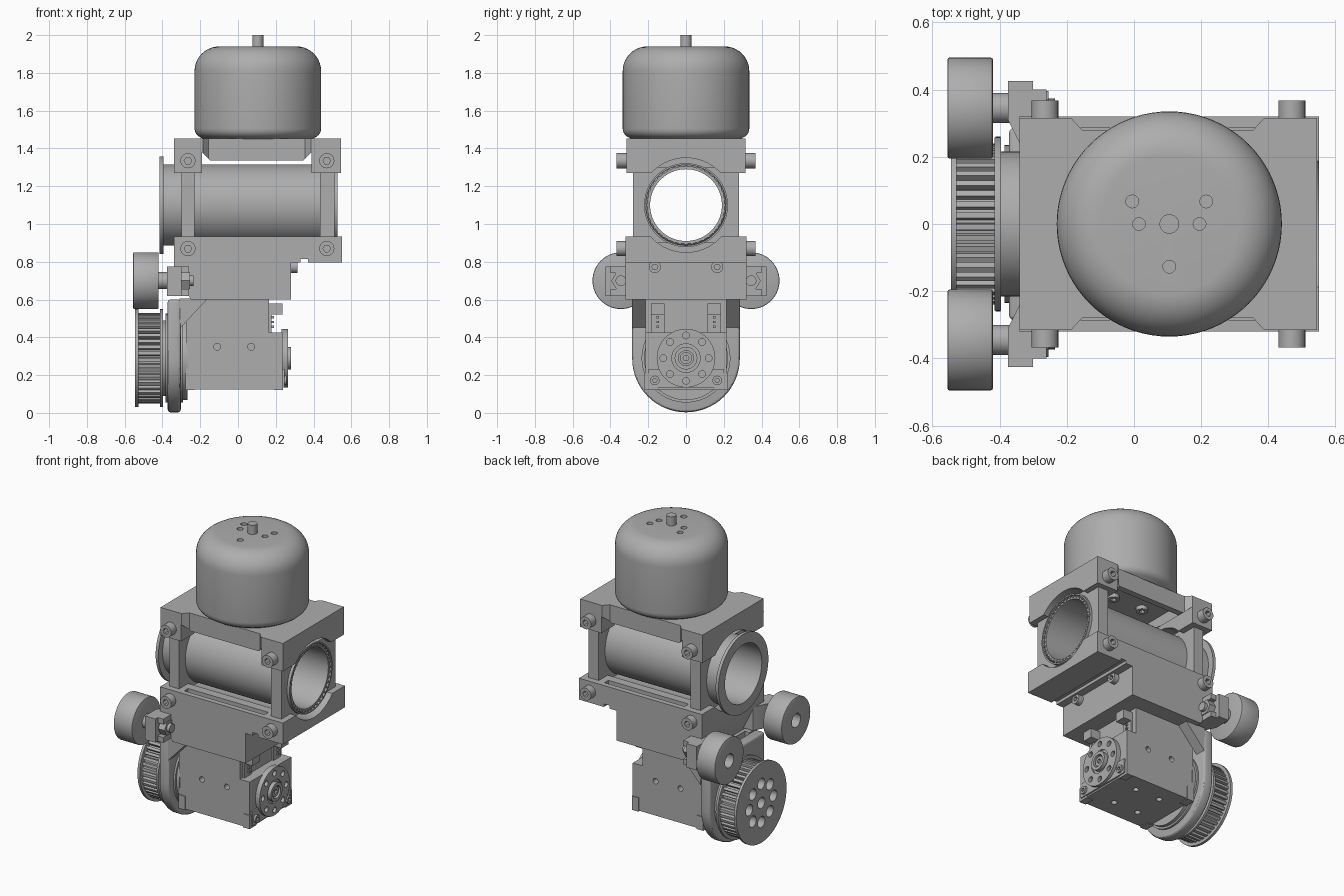
import bpy, bmesh
from math import sin, cos, pi, radians

if "Cube" in bpy.data.objects:
    bpy.data.objects.remove(bpy.data.objects["Cube"])

grey = bpy.data.materials.new("machined_grey")
grey.use_nodes = True
grey.diffuse_color = (0.42, 0.42, 0.42, 1)
grey.node_tree.nodes["Principled BSDF"].inputs["Base Color"].default_value = grey.diffuse_color


def place(axis, u, v, w):
    return {"X": (w, u, v), "Y": (u, w, v), "Z": (u, v, w)}[axis]


def finish(name, bm):
    bmesh.ops.remove_doubles(bm, verts=bm.verts, dist=1e-5)
    bmesh.ops.recalc_face_normals(bm, faces=bm.faces)
    mesh = bpy.data.meshes.new(name)
    bm.to_mesh(mesh)
    bm.free()
    mesh.materials.append(grey)
    obj = bpy.data.objects.new(name, mesh)
    bpy.context.collection.objects.link(obj)
    return obj


def prism(name, pts, axis, w0, w1):
    """Extrude a flat outline along an axis."""
    bm = bmesh.new()
    a, b = [[bm.verts.new(place(axis, u, v, w)) for u, v in pts] for w in (w0, w1)]
    bm.faces.new(a)
    bm.faces.new(b)
    for i in range(len(pts)):
        j = (i + 1) % len(pts)
        bm.faces.new((a[i], a[j], b[j], b[i]))
    return finish(name, bm)


def box(name, x0, x1, y0, y1, z0, z1):
    return prism(name, [(x0, y0), (x1, y0), (x1, y1), (x0, y1)], "Z", z0, z1)


def lathe(name, profile, axis, cu, cv, seg=48):
    """Revolve a closed (radius, height) profile about an axis."""
    bm = bmesh.new()
    rings = [[bm.verts.new(place(axis, cu + r * cos(2 * pi * k / seg), cv + r * sin(2 * pi * k / seg), h))
              for k in range(seg)] for r, h in profile]
    for i in range(len(rings)):
        a, b = rings[i], rings[(i + 1) % len(rings)]
        if profile[i][0] == 0 and profile[(i + 1) % len(rings)][0] == 0:
            continue
        for k in range(seg):
            m = (k + 1) % seg
            bm.faces.new((a[k], a[m], b[m], b[k]))
    return finish(name, bm)


def cyl(name, axis, cu, cv, r, w0, w1, seg=32):
    return lathe(name, [(0, w0), (r, w0), (r, w1), (0, w1)], axis, cu, cv, seg)


def ring(name, axis, cu, cv, r0, r1, w0, w1, seg=64):
    return lathe(name, [(r0, w0), (r1, w0), (r1, w1), (r0, w1)], axis, cu, cv, seg)


def apply(obj, mod):
    bpy.context.view_layer.objects.active = obj
    bpy.ops.object.modifier_apply(modifier=mod.name)


def cut(obj, *cutters):
    for c in cutters:
        mod = obj.modifiers.new("cut", "BOOLEAN")
        mod.operation, mod.solver, mod.object = "DIFFERENCE", "EXACT", c
        apply(obj, mod)
        bpy.data.objects.remove(c)


def bevel(obj, width, segments=2):
    mod = obj.modifiers.new("bevel", "BEVEL")
    mod.width, mod.segments, mod.limit_method = width, segments, "ANGLE"
    apply(obj, mod)


def arc(cu, cv, r, a0, a1, n=8):
    return [(cu + r * cos(radians(a0 + (a1 - a0) * i / n)), cv + r * sin(radians(a0 + (a1 - a0) * i / n)))
            for i in range(n + 1)]


def screw(name, axis, cu, cv, r, base, tip):
    """Cap screw with a hexagonal socket."""
    s = cyl(name, axis, cu, cv, r, min(base, tip), max(base, tip), 24)
    deep = tip + (base - tip) * 0.6
    out = tip + (tip - base) * 0.1
    cut(s, cyl("socket", axis, cu, cv, r * 0.5, min(deep, out), max(deep, out), 6))


TUBE_Z, WHEEL_Z, MX = 1.10, 0.29, 0.105

# Motor bell, shaft and mounting holes
bell = [(0, 1.45), (0.29, 1.45)] + arc(0.285, 1.505, 0.05, -70, 0, 5) + arc(0.205, 1.81, 0.13, 0, 90, 10) + [(0, 1.94)]
motor = lathe("motor_bell", bell, "Z", MX, 0, 80)
for x, y in ((-0.11, 0.067), (0.11, 0.067), (-0.09, 0), (0.09, 0), (0, -0.127)):
    cut(motor, cyl("hole", "Z", MX + x, y, 0.019, 1.90, 1.96, 20))
cyl("motor_shaft", "Z", MX, 0, 0.029, 1.92, 2.0)

# Top bracket: side recesses, arched window, underside pocket and tube saddle
top = box("top_bracket", -0.34, 0.545, -0.315, 0.315, 1.27, 1.452)
window = [(-0.19, 1.2), (-0.19, 1.38), (-0.145, 1.335), (0.345, 1.335), (0.39, 1.38), (0.39, 1.2)]
cut(top, prism("window", window, "Y", -0.5, 0.5), box("pocket", -0.15, 0.35, -0.24, 0.24, 1.3, 1.41),
    cyl("saddle", "X", 0, TUBE_Z, 0.25, -0.5, 0.7, 64))
for s in (-1, 1):
    cut(top, prism("recess", [(-0.2, s * 0.33), (-0.155, s * 0.28), (0.355, s * 0.28), (0.4, s * 0.33)], "Z", 1.2, 1.5))
for x, y in ((-0.11, 0.067), (0.11, 0.067), (0, -0.127)):
    screw("motor_screw", "Z", MX + x, y, 0.035, 1.42, 1.385)

# Lower bracket with overhanging ledge
base = prism("lower_bracket", [(-0.34, 0.935), (0.55, 0.935), (0.55, 0.795), (0.28, 0.795),
                               (0.28, 0.60), (-0.25, 0.60), (-0.34, 0.78)], "Y", -0.32, 0.32)
cut(base, cyl("saddle", "X", 0, TUBE_Z, 0.25, -0.5, 0.7, 64),
    box("ledge_groove", 0.33, 0.37, -0.4, 0.4, 0.78, 0.815))
for s in (-1, 1):
    cut(base, box("sill_recess", -0.19, 0.39, s * 0.265 - 0.02, s * 0.265 + 0.02, 0.91, 0.95))
    screw("ledge_screw", "X", s * 0.165, 0.773, 0.032, 0.27, 0.315)

# End frames holding the tube
for x0, x1, name in ((-0.30, -0.23, "left_frame"), (0.435, 0.51, "right_frame")):
    frame = box(name, x0, x1, -0.28, 0.28, 0.90, 1.30)
    cut(frame, cyl("bore", "X", 0, TUBE_Z, 0.21, -0.5, 0.7, 64))

# Tube, flange and bearing cage
lathe("tube", [(0.19, -0.41), (0.215, -0.41), (0.215, 0.51), (0.205, 0.52), (0.19, 0.52)], "X", 0, TUBE_Z, 72)
ring("tube_flange", "X", 0, TUBE_Z, 0.19, 0.258, -0.415, -0.395, 72)
ring("bearing_race", "X", 0, TUBE_Z, 0.213, 0.222, 0.49, 0.528)
for i in range(40):
    a = 2 * pi * i / 40
    cyl("bearing_ball", "X", 0.204 * cos(a), TUBE_Z + 0.204 * sin(a), 0.007, 0.51, 0.527, 8)

# Clamp screws on both sides
for s in (-1, 1):
    for x in (-0.265, 0.47):
        for z in (1.335, 0.87):
            screw("clamp_screw", "Y", x, z, 0.04, s * 0.30, s * 0.368)

# Tension rollers with their arms
for s in (-1, 1):
    y, z = s * 0.345, 0.70
    roller = cyl("roller", "X", y, z, 0.15, -0.555, -0.42, 56)
    bevel(roller, 0.006)
    cut(roller, cyl("hole", "X", y, z, 0.045, -0.6, -0.48, 24))
    cyl("roller_axle", "X", y, z, 0.045, -0.43, -0.36)
    arm = prism("roller_arm", [(-0.375, s * 0.425), (-0.30, s * 0.425), (-0.30, s * 0.40), (-0.26, s * 0.40),
                               (-0.26, s * 0.22), (-0.33, s * 0.22), (-0.375, s * 0.31)], "Z", 0.62, 0.775)
    cut(arm, box("nut_seat", -0.30, -0.2, min(s * 0.29, s * 0.5), max(s * 0.29, s * 0.5), 0.655, 0.74))
    cyl("axle_nut", "X", y, z, 0.05, -0.31, -0.255, 6)
    cyl("axle_tip", "X", y, z, 0.028, -0.26, -0.235, 20)

# Toothed pulley
teeth = 44
outline = []
for i in range(teeth):
    for f, r in ((0, 0.24), (0.5, 0.24), (0.6, 0.218), (0.9, 0.218)):
        a = 2 * pi * (i + f) / teeth
        outline.append((r * cos(a), WHEEL_Z + r * sin(a)))
prism("pulley_teeth", outline, "X", -0.53, -0.405)
outer = cyl("pulley_outer_flange", "X", 0, WHEEL_Z, 0.26, -0.545, -0.528, 72)
cyl("pulley_inner_flange", "X", 0, WHEEL_Z, 0.26, -0.412, -0.397, 72)
core = bpy.data.objects["pulley_teeth"]
spots = [(0, 0)] + [(0.125 * cos(i * pi / 4), 0.125 * sin(i * pi / 4)) for i in range(8)]
for y, z in spots:
    for part in (outer, core):
        cut(part, cyl("hole", "X", y, WHEEL_Z + z, 0.036, -0.6, -0.45, 24))
cyl("pulley_hub", "X", 0, WHEEL_Z, 0.2, -0.40, -0.36, 56)

# Rounded back plate, gussets and bearing disc
plate = prism("back_plate", arc(0, 0.288, 0.285, 180, 360, 32) + [(0.285, 0.6), (-0.285, 0.6)], "X", -0.372, -0.303)
bevel(plate, 0.014, 3)
ring("back_plate_lip", "X", 0, WHEEL_Z, 0.2, 0.235, -0.385, -0.29)
cyl("servo_disc", "X", 0, WHEEL_Z, 0.222, -0.31, -0.268, 56)
for s in (-1, 1):
    prism("gusset", [(-0.31, 0.605), (-0.16, 0.605), (-0.305, 0.45)], "Y", s * 0.215, s * 0.285)

# Servo body with side holes and corner plates
servo = prism("servo_body", [(-0.275, 0.125), (0.235, 0.125), (0.235, 0.425), (0.165, 0.425),
                             (0.165, 0.605), (-0.275, 0.605)], "Y", -0.215, 0.215)
for s in (-1, 1):
    for x in (-0.11, 0.07):
        cut(servo, cyl("hole", "Y", x, 0.35, 0.018, s * 0.2 - 0.03, s * 0.2 + 0.03, 20),
            cyl("hole", "Z", x, s * 0.1, 0.018, 0.1, 0.15, 20))
    box("servo_front_corner", 0.19, 0.238, s * 0.185 - 0.035, s * 0.185 + 0.035, 0.12, 0.21)
    box("servo_back_corner", -0.278, -0.23, s * 0.185 - 0.035, s * 0.185 + 0.035, 0.12, 0.21)
    screw("servo_screw", "X", s * 0.165, 0.172, 0.025, 0.23, 0.258)
    # Cable connectors above the horn
    box("connector_cover", 0.16, 0.235, s * 0.15 - 0.035, s * 0.15 + 0.035, 0.52, 0.58)
    box("connector_socket", 0.16, 0.178, s * 0.15 - 0.035, s * 0.15 + 0.035, 0.425, 0.53)
    for i in range(3):
        box("connector_pin", 0.17, 0.19, s * 0.15 - 0.006, s * 0.15 + 0.006, 0.45 + i * 0.025, 0.462 + i * 0.025)

# Servo horn
box("horn_mount", 0.225, 0.245, -0.2, 0.2, 0.135, 0.23)
horn = ring("servo_horn", "X", 0, WHEEL_Z, 0.075, 0.155, 0.23, 0.265)
for i in range(8):
    a = i * pi / 4
    cut(horn, cyl("hole", "X", 0.12 * cos(a), WHEEL_Z + 0.12 * sin(a), 0.018, 0.245, 0.3, 20))
cyl("horn_base", "X", 0, WHEEL_Z, 0.08, 0.23, 0.255)
ring("horn_boss", "X", 0, WHEEL_Z, 0.04, 0.06, 0.25, 0.28, 40)
screw("horn_screw", "X", 0, WHEEL_Z, 0.032, 0.25, 0.272)

# Smooth round surfaces, keep hard edges
bpy.ops.object.select_all(action="DESELECT")
for obj in bpy.context.scene.objects:
    if obj.type == "MESH" and grey.name in obj.data.materials:
        obj.select_set(True)
        bpy.context.view_layer.objects.active = obj
bpy.ops.object.shade_smooth_by_angle(angle=radians(30))
